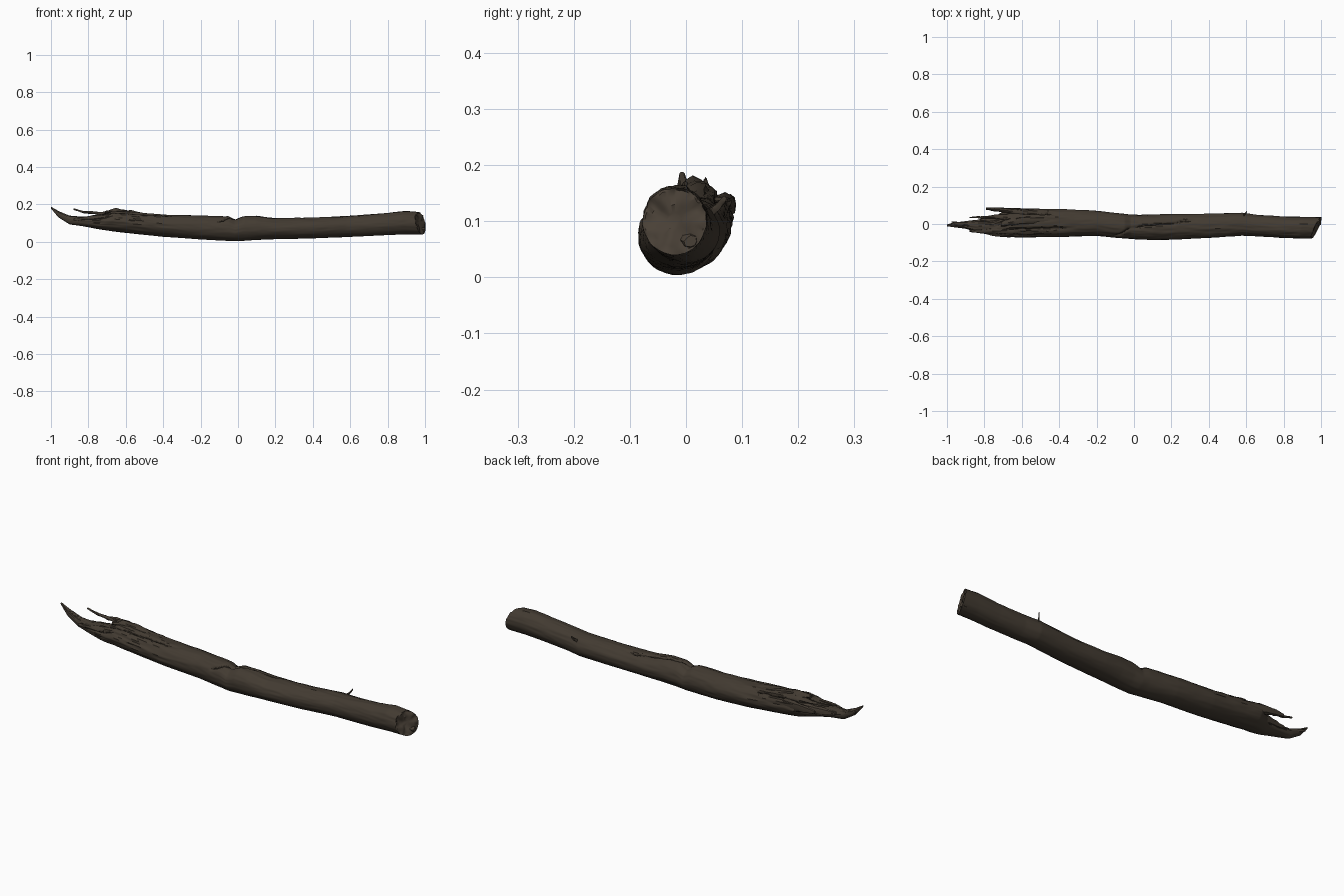
import bpy
import bmesh
import math
from mathutils import Vector, noise

if "Cube" in bpy.data.objects:
    bpy.data.objects.remove(bpy.data.objects["Cube"])


def material(name, colour):
    mat = bpy.data.materials.new(name)
    mat.use_nodes = True
    mat.diffuse_color = (*colour, 1)
    shader = mat.node_tree.nodes["Principled BSDF"]
    shader.inputs["Base Color"].default_value = (*colour, 1)
    shader.inputs["Roughness"].default_value = 0.9
    return mat


BARK = material("dark bark", (0.055, 0.043, 0.031))
WOOD = material("broken wood", (0.066, 0.051, 0.037))
CRACK = material("crack shadow", (0.022, 0.017, 0.012))

# Log outline: x, front y, back y, bottom z, top z
LOG = [
    (-1.0, -.012, -.002, .178, .188), (-.96, -.018, .008, .13, .165),
    (-.9, -.025, .015, .093, .14), (-.83, -.045, .022, .083, .135),
    (-.75, -.062, .035, .068, .14), (-.71, -.066, .06, .062, .15),
    (-.67, -.068, .083, .056, .168), (-.6, -.07, .083, .047, .163),
    (-.4, -.07, .08, .027, .146), (-.2, -.064, .07, .013, .14),
    (-.05, -.078, .054, .005, .136), (-.015, -.08, .05, .004, .118),
    (.03, -.083, .049, .006, .138), (.1, -.086, .05, .01, .138),
    (.2, -.084, .054, .014, .127), (.4, -.074, .055, .018, .129),
    (.58, -.062, .06, .025, .139), (.66, -.066, .048, .029, .144),
    (.8, -.075, .04, .036, .154), (.9, -.077, .038, .04, .165),
    (.975, -.077, .036, .04, .16),
]

# Cracks: start x, end x, start angle, end angle (0 = back, pi/2 = top)
CRACKS = [(-.03, .34, 1.6, 1.1), (-.12, -.01, 2.8, 1.6),
          (-.86, -.3, 2.3, 1.9), (-.9, -.38, .5, .9), (-.75, -.5, 1.5, 1.4)]


def outline(x, stations):
    for a, b in zip(stations, stations[1:]):
        if x <= b[0]:
            t = (x - a[0]) / (b[0] - a[0])
            return [p + (q - p) * t for p, q in zip(a[1:], b[1:])]
    return stations[-1][1:]


def crack_depth(x, angle):
    depth = 0
    for x0, x1, a0, a1 in CRACKS:
        if x0 < x < x1:
            t = (x - x0) / (x1 - x0)
            line = a0 + (a1 - a0) * t + .15 * noise.noise(Vector((x * 20, a0, 0)))
            near = max(0, 1 - abs(angle - line) / .14)
            depth = max(depth, near * min(1, 6 * t, 6 * (1 - t)))
    return depth


def log_point(x, angle):
    front, back, low, high = outline(x, LOG)
    cy, sz = math.cos(angle), math.sin(angle)
    grain = noise.noise(Vector((x * 5, cy * 3.5, sz * 3.5)))
    fine = noise.noise(Vector((x * 14, cy * 9, sz * 9)))
    upper = .35 + .65 * max(0, min(1, sz + .5))
    splinter = 1 + 1.5 * max(0, min(1, (-.35 - x) * 3))
    r = 1 + upper * splinter * (.045 * grain + .035 * fine)
    r -= .16 * crack_depth(x, angle)
    y = (front + back) / 2 + (back - front) / 2 * cy * r
    z = (low + high) / 2 + (high - low) / 2 * sz * r
    # The sawn end slants towards the back
    end = max(0, min(1, (x - .8) / .175))
    x += end * (.45 * (y + .02) - .2 * (z - .1))
    return Vector((x, y, z))


def finish(name, bm, mats, sharp=45):
    bmesh.ops.recalc_face_normals(bm, faces=bm.faces)
    mesh = bpy.data.meshes.new(name)
    bm.to_mesh(mesh)
    bm.free()
    for mat in mats:
        mesh.materials.append(mat)
    obj = bpy.data.objects.new(name, mesh)
    bpy.context.collection.objects.link(obj)
    bpy.ops.object.select_all(action="DESELECT")
    obj.select_set(True)
    bpy.context.view_layer.objects.active = obj
    bpy.ops.object.shade_smooth_by_angle(angle=math.radians(sharp))


def bridge(bm, a, b, index=0):
    for i in range(len(a)):
        j = (i + 1) % len(a)
        bm.faces.new((a[i], a[j], b[j], b[i])).material_index = index


# Main log with grain, cracks and tapered broken end
ROWS, SIDES = 300, 72
angles = [math.tau * i / SIDES for i in range(SIDES)]
bm = bmesh.new()
previous = first = None
for row in range(ROWS + 1):
    x = -1 + 1.975 * row / ROWS
    ring = [bm.verts.new(log_point(x, a)) for a in angles]
    if previous:
        bridge(bm, previous, ring)
        for face, a in zip(list(bm.faces)[-SIDES:], angles):
            if crack_depth(x, a + math.pi / SIDES) > .6:
                face.material_index = 2
    first = first or ring
    previous = ring
bm.faces.new(first)

# Rough, slightly hollow end face
rim = [v.co.copy() for v in previous]
centre = sum(rim, Vector()) / SIDES
for scale in (.93, .75, .5, .25):
    ring = []
    for p in rim:
        co = centre + (p - centre) * scale
        co.x += .014 * noise.noise(co * 35) - .012 * (1 - scale)
        ring.append(bm.verts.new(co))
    bridge(bm, previous, ring, 1)
    previous = ring
bm.faces.new(previous).material_index = 1
finish("log", bm, (BARK, WOOD, CRACK))


def splinter(name, points, mat, sides=8):
    """Rough tapered tube through (x, y, z, width, height) points."""
    bm = bmesh.new()
    previous = None
    for (a, b) in zip(points, points[1:]):
        for step in range(5):
            x, y, z, w, h = [p + (q - p) * step / 4 for p, q in zip(a, b)]
            ring = []
            for i in range(sides):
                t = math.tau * i / sides
                r = 1 + .5 * noise.noise(Vector((x * 40, y * 40 + i, z * 40)))
                ring.append(bm.verts.new((x, y + w * r * math.cos(t), z + h * r * math.sin(t))))
            if previous:
                bridge(bm, previous, ring)
            else:
                bm.faces.new(ring)
            previous = ring
    bm.faces.new(previous)
    bmesh.ops.remove_doubles(bm, verts=bm.verts, dist=.0002)
    finish(name, bm, [mat], 35)


# Torn splinters at the broken end
splinter("back_splinter", [(-.79, .082, .13, .006, .008), (-.73, .078, .13, .012, .02),
                           (-.6, .062, .12, .016, .028)], BARK)
splinter("upper_splinter", [(-.88, .035, .174, .003, .004), (-.82, .036, .158, .006, .006),
                            (-.74, .038, .152, .01, .008), (-.64, .035, .15, .018, .015)], BARK)
splinter("crest_splinter", [(-.71, .0, .158, .012, .008), (-.65, .012, .165, .022, .014),
                            (-.57, .02, .155, .02, .012), (-.45, .02, .137, .015, .008)], BARK)
splinter("middle_splinter", [(-.87, .012, .12, .004, .006), (-.8, .02, .115, .014, .016),
                             (-.68, .03, .11, .03, .03)], WOOD)
splinter("front_splinter", [(-.88, -.038, .118, .004, .005), (-.82, -.04, .122, .01, .014),
                            (-.68, -.035, .125, .02, .024)], BARK)
splinter("tip_splinter", [(-.975, .012, .152, .003, .004), (-.93, .004, .14, .008, .01),
                          (-.86, -.005, .115, .014, .014)], BARK)

# Lip on the sawn end and small twig stub on the back
splinter("end_lip", [(.9, .0, .07, .018, .018), (.985, .006, .066, .017, .014),
                     (1.0, .008, .064, .01, .009)], WOOD)
splinter("twig_stub", [(.585, .045, .115, .008, .008), (.597, .06, .128, .005, .006),
                       (.604, .068, .14, .004, .004)], BARK)
